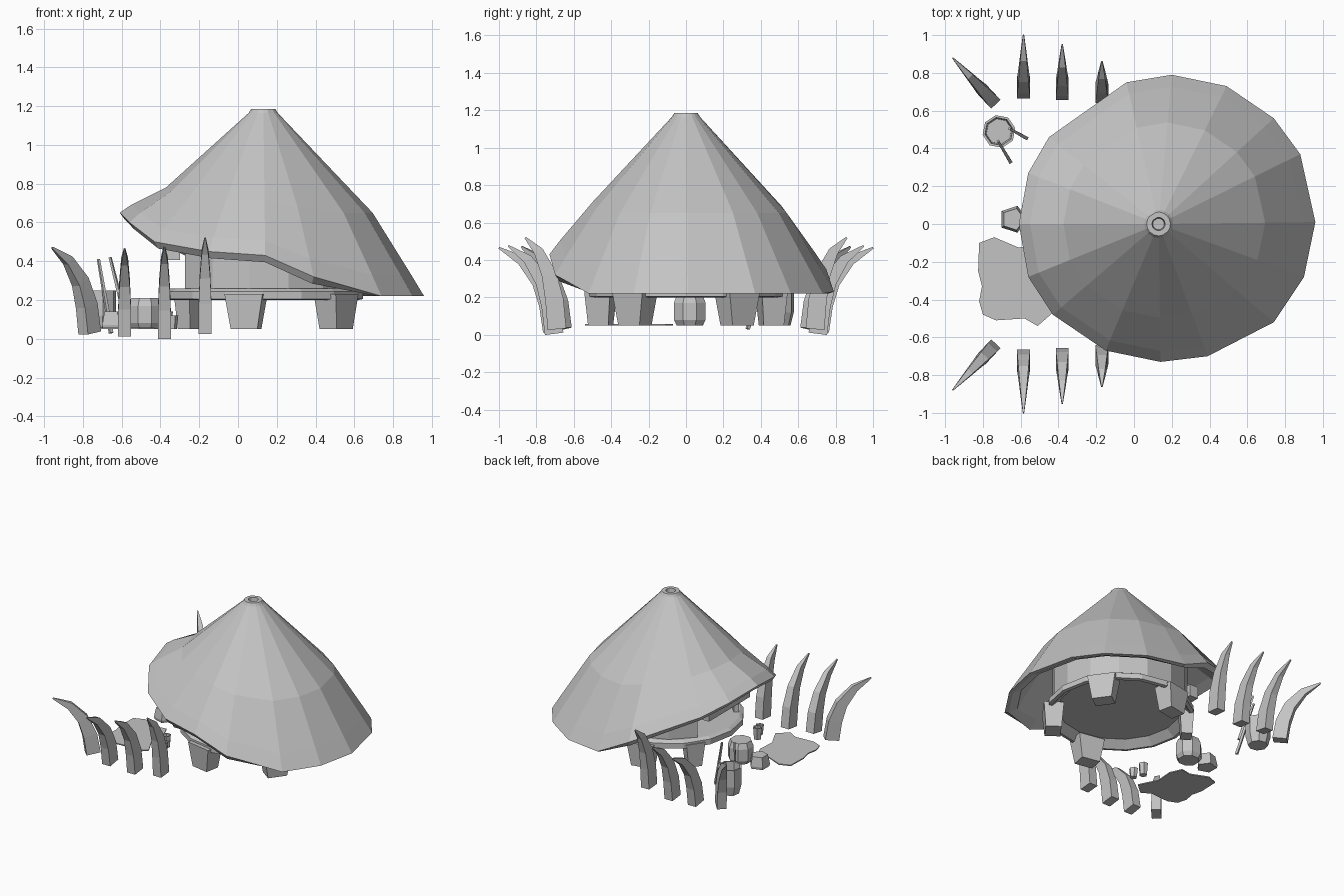
import bpy, bmesh, math
from mathutils import Vector

if "Cube" in bpy.data.objects:
    bpy.data.objects.remove(bpy.data.objects["Cube"])

grey = bpy.data.materials.new("mid grey")
grey.diffuse_color = (0.55, 0.55, 0.55, 1)
grey.use_nodes = True
grey.node_tree.nodes["Principled BSDF"].inputs["Base Color"].default_value = grey.diffuse_color
CX = 0.13  # axis of the hut


def loft(name, rings, loop=False):
    """Join equal-length point rings with quads, cap the ends, flat shaded."""
    bm = bmesh.new()
    vs = [[bm.verts.new(p) for p in r] for r in rings]
    n = len(vs[0])
    pairs = list(zip(vs, vs[1:])) + ([(vs[-1], vs[0])] if loop else [])
    for a, b in pairs:
        for i in range(n):
            j = (i + 1) % n
            bm.faces.new((a[i], a[j], b[j], b[i]))
    if not loop:
        bm.faces.new(vs[0][::-1])
        bm.faces.new(vs[-1])
    bmesh.ops.recalc_face_normals(bm, faces=bm.faces[:])
    me = bpy.data.meshes.new(name)
    bm.to_mesh(me)
    bm.free()
    me.materials.append(grey)
    ob = bpy.data.objects.new(name, me)
    bpy.context.collection.objects.link(ob)
    return ob


def circle(x, y, r, z, n, turn=0.0):
    return [(x + r * math.cos(turn + math.tau * i / n),
             y + r * math.sin(turn + math.tau * i / n), z) for i in range(n)]


def turned(name, x, y, profile, n=8, turn=0.0):
    """Faceted round part from (radius, height) pairs."""
    return loft(name, [circle(x, y, r, z, n, turn) for r, z in profile])


# Thatched roof: uneven rim, lifted over the entrance (-x)
rim = [(-.61, 0, .65), (-.56, -.28, .60), (-.43, -.48, .50), (-.15, -.67, .45),
       (.14, -.73, .43), (.39, -.70, .32), (.74, -.52, .22), (.90, -.28, .22),
       (.96, .01, .22), (.88, .37, .22), (.74, .56, .22), (.49, .73, .22),
       (.20, .79, .23), (-.04, .75, .35), (-.45, .46, .54), (-.56, .27, .61)]


def roof_ring(f, z0, k, drop=0.0):
    return [(CX + (x - CX) * f, y * f, max(z0 + k * (z - .22) - drop, .22)) for x, y, z in rim]


def roof_neck(r, z):
    out = []
    for x, y, _ in rim:
        a = math.atan2(y, x - CX)
        out.append((CX + r * math.cos(a), r * math.sin(a), z))
    return out


loft("roof", [
    roof_neck(.03, 1.15), roof_neck(.035, 1.185), roof_neck(.063, 1.185),
    roof_neck(.075, 1.165),
    roof_ring(.68, .65, .30), roof_ring(.92, .33, .84), roof_ring(1, .22, 1),
    roof_ring(.965, .22, 1, .035), roof_ring(.89, .25, .95), roof_ring(.64, .62, .30),
    roof_neck(.05, 1.12)])

# Raised round floor with a skirt around its recessed underside
turned("floor", CX, 0, [(.43, .25), (.49, .20), (.515, .205), (.515, .245), (.49, .26)], 16)

# Curved wall with a doorway facing -x
GAP = math.radians(32)
wall = []
for i in range(13):
    a = -math.pi + GAP + (math.tau - 2 * GAP) * i / 12
    wall.append([(CX + r * math.cos(a), r * math.sin(a), z)
                 for r, z in ((.44, .255), (.475, .255), (.475, .68), (.44, .68))])
loft("wall", wall)


def box_ring(c, u, v, w, d):
    """Four corners of a rectangle centred on c with half sizes w along u and d along v."""
    return [c + u * sx * w + v * sy * d for sx, sy in ((-1, -1), (1, -1), (1, 1), (-1, 1))]


# Stubby tapered legs: two pairs and a slimmer one beside the entrance
for k, (deg, size) in enumerate(((36, 1), (-36, 1), (101, 1), (-101, 1), (145, .7))):
    a = math.radians(deg)
    v = Vector((math.cos(a), math.sin(a), 0))
    u = Vector((-v.y, v.x, 0))
    c = Vector((CX, 0, 0)) + v * .465
    loft(f"leg_{k + 1}", [
        box_ring(c + Vector((0, 0, .05)), u, v, .07 * size, .055 * size),
        box_ring(c + Vector((0, 0, .23)), u, v, .10 * size, .07 * size)])

# Lintel over the doorway
X, Y, Z = Vector((1, 0, 0)), Vector((0, 1, 0)), Vector((0, 0, 1))
loft("door_lintel", [box_ring(Vector((-.335, y, .45)), X, Z, .035, .045) for y in (-.25, .25)])

# Curved tusks flanking the entrance: base xy, outward direction, reach, z range
tusks = [(-.17, .69, 0, 1, .17, .03, .52), (-.38, .705, 0, 1, .245, .005, .475),
         (-.585, .715, 0, 1, .285, .02, .465), (-.765, .67, -.68, .73, .285, .03, .47)]
shape = [(0, 0, 1), (.08, .32, .97), (.25, .60, .80), (.58, .85, .52), (1, 1, .10)]
for s, side in ((1, "left"), (-1, "right")):
    for k, (x, y, dx, dy, reach, z0, z1) in enumerate(tusks):
        out = Vector((dx, dy * s, 0)).normalized()
        u = Vector((-out.y, out.x, 0))
        pts = [Vector((x, y * s, z0)) + out * reach * f + Vector((0, 0, (z1 - z0) * h))
               for f, h, _ in shape]
        rings = []
        for i, p in enumerate(pts):
            t = (pts[min(i + 1, 4)] - pts[max(i - 1, 0)]).normalized()
            w = shape[i][2]
            rings.append(box_ring(p, u, t.cross(u), .034 * w, .05 * w))
        loft(f"tusk_{side}_{k + 1}", rings)

# Entrance stepping stones
turned("big_step_stone", -.48, .02, [(.075, .05), (.092, .08), (.092, .17), (.075, .21)], 8, .39)
turned("small_step_stone", -.64, .025, [(.07, .05), (.075, .07), (.06, .14)], 5)

# Octagonal basket with two sticks leaning on it
turned("basket", -.715, .49, [(.07, .05), (.088, .12), (.088, .25), (.075, .25), (.068, .08)], 8, .2)
for k, (a, b) in enumerate((((-.72, .44, .41), (-.655, .33, .03)),
                            ((-.66, .505, .42), (-.57, .455, .06)))):
    a, b = Vector(a), Vector(b)
    t = (b - a).normalized()
    u = t.cross(Z).normalized()
    loft(f"stick_{k + 1}", [box_ring(a, u, t.cross(u), .006, .006),
                            box_ring(b, u, t.cross(u), .009, .009)])

# Small cups near the entrance
turned("cup_1", -.34, -.41, [(.024, .05), (.032, .12), (.022, .12), (.019, .07)], 6)
turned("cup_2", -.37, -.34, [(.027, .05), (.034, .14), (.024, .14), (.02, .07)], 6)

# Animal-hide rug
hide = [(-.82, -.10), (-.74, -.07), (-.61, -.125), (-.53, -.11), (-.49, -.20), (-.50, -.33),
        (-.43, -.47), (-.51, -.54), (-.58, -.50), (-.73, -.51), (-.80, -.48),
        (-.82, -.41), (-.805, -.33), (-.825, -.25)]
loft("hide_rug", [[(x, y, z) for x, y in hide] for z in (.05, .058)])
